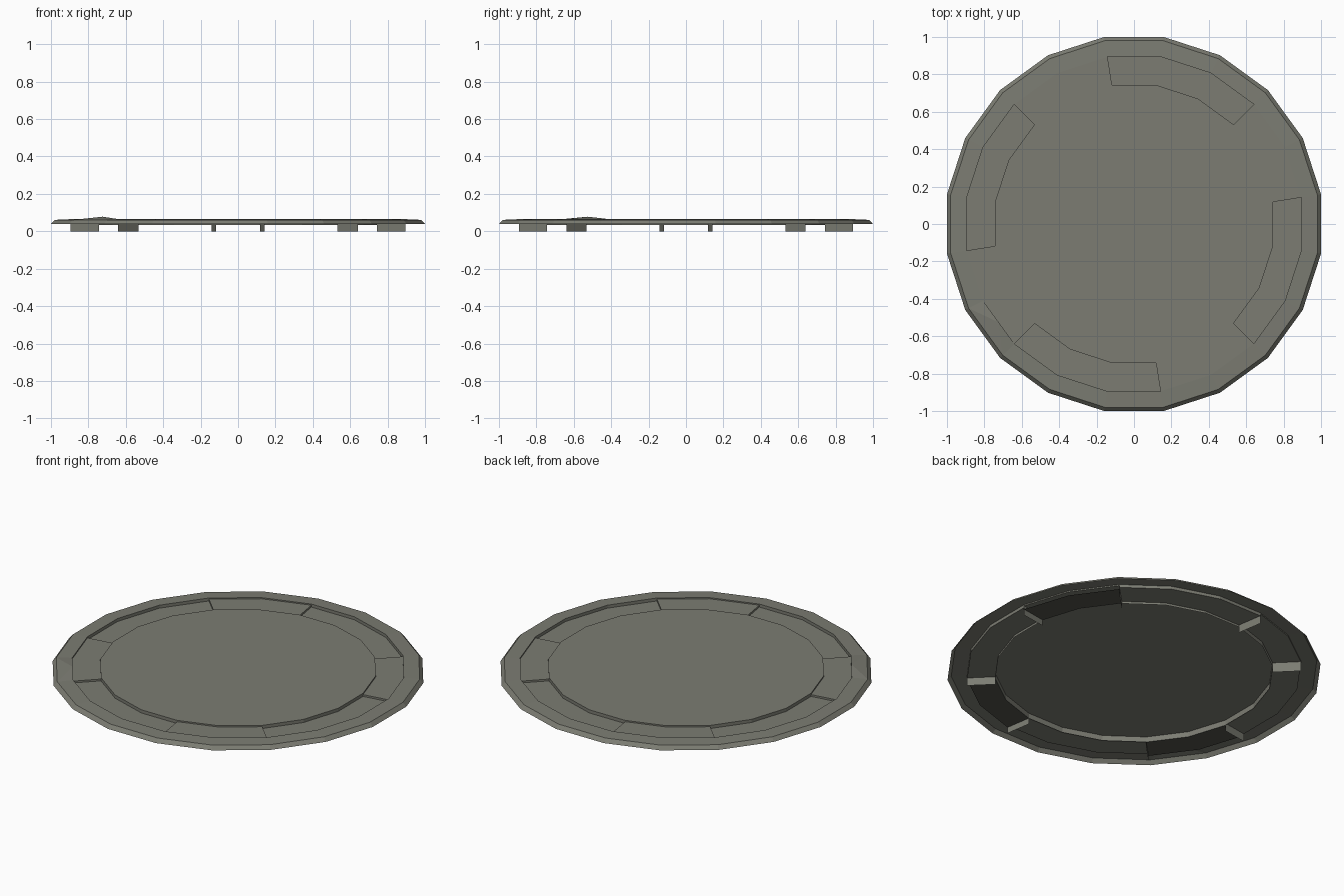
import bpy, bmesh, math

if "Cube" in bpy.data.objects:
    bpy.data.objects.remove(bpy.data.objects["Cube"])

N = 20
R_IN, R_OUT = 0.752, 0.905
Z_TOP, Z_HIGH, Z_LOW = 0.066, 0.058, 0.047


def material(name, rgb):
    m = bpy.data.materials.new(name)
    m.diffuse_color = (*rgb, 1)
    m.use_nodes = True
    m.node_tree.nodes["Principled BSDF"].inputs["Base Color"].default_value = m.diffuse_color
    return m


metal = material("grey_olive_metal", (0.2, 0.203, 0.17))
dark = material("dark_olive_underside", (0.085, 0.088, 0.072))


def pt(i, r, z):
    a = math.radians(9 + 18 * i)
    return (r * math.cos(a), r * math.sin(a), z)


def make(name, faces, mat=metal):
    bm = bmesh.new()
    for f in faces:
        bm.faces.new([bm.verts.new(p) for p in f])
    bmesh.ops.remove_doubles(bm, verts=bm.verts, dist=0.0005)
    me = bpy.data.meshes.new(name)
    bm.to_mesh(me)
    bm.free()
    me.materials.append(mat)
    ob = bpy.data.objects.new(name, me)
    bpy.context.collection.objects.link(ob)


def band(i, r0, z0, r1, z1):
    return [pt(i, r0, z0), pt(i, r1, z1), pt(i + 1, r1, z1), pt(i + 1, r0, z0)]


# Centre plate
make("centre_plate", [[pt(i, R_IN, Z_TOP) for i in range(N)]])

# Rim with bevelled edge; one edge is bent upward
rim = []
for i in range(N):
    rim.append(band(i, 0.992, 0.061, 1.012, 0.039))
    quad = band(i, R_OUT, Z_TOP - 0.001, 0.992, 0.061)
    if i == 11:
        m = [(a + b) / 2 for a, b in zip(quad[0], quad[3])]
        m[2] = 0.078
        for a, b in ((0, 1), (1, 2), (2, 3)):
            rim.append([m, quad[a], quad[b]])
        rim.append([m, quad[3], quad[0]])
    else:
        rim.append(quad)
make("rim", rim)

# Groove: two shallow steps then three deep steps in each quarter
groove, fins, plates = [], [], []
for i in range(N):
    shallow = i % 5 in (0, 1)
    z = Z_HIGH if shallow else Z_LOW
    groove.append(band(i, R_IN, z, R_OUT, z))
    # Inner wall hangs below the floor as a lip
    groove.append(band(i, R_IN, Z_TOP, R_IN, 0.034))
    groove.append(band(i, R_OUT, z, R_OUT, Z_TOP - 0.001))
    # Dark plates under three of the shallow steps
    if shallow and i // 5 != 1:
        plates.append(band(i, R_IN, 0.036, R_OUT, 0.036)[::-1])
    # Thin radial fins at each change of depth form the feet
    if i % 5 in (0, 2):
        fins.append([pt(i, R_IN, 0), pt(i, R_OUT, 0),
                     pt(i, R_OUT, Z_HIGH), pt(i, R_IN, Z_HIGH)])
make("groove", groove)
make("radial_feet", fins)
make("underside_plates", plates, dark)
